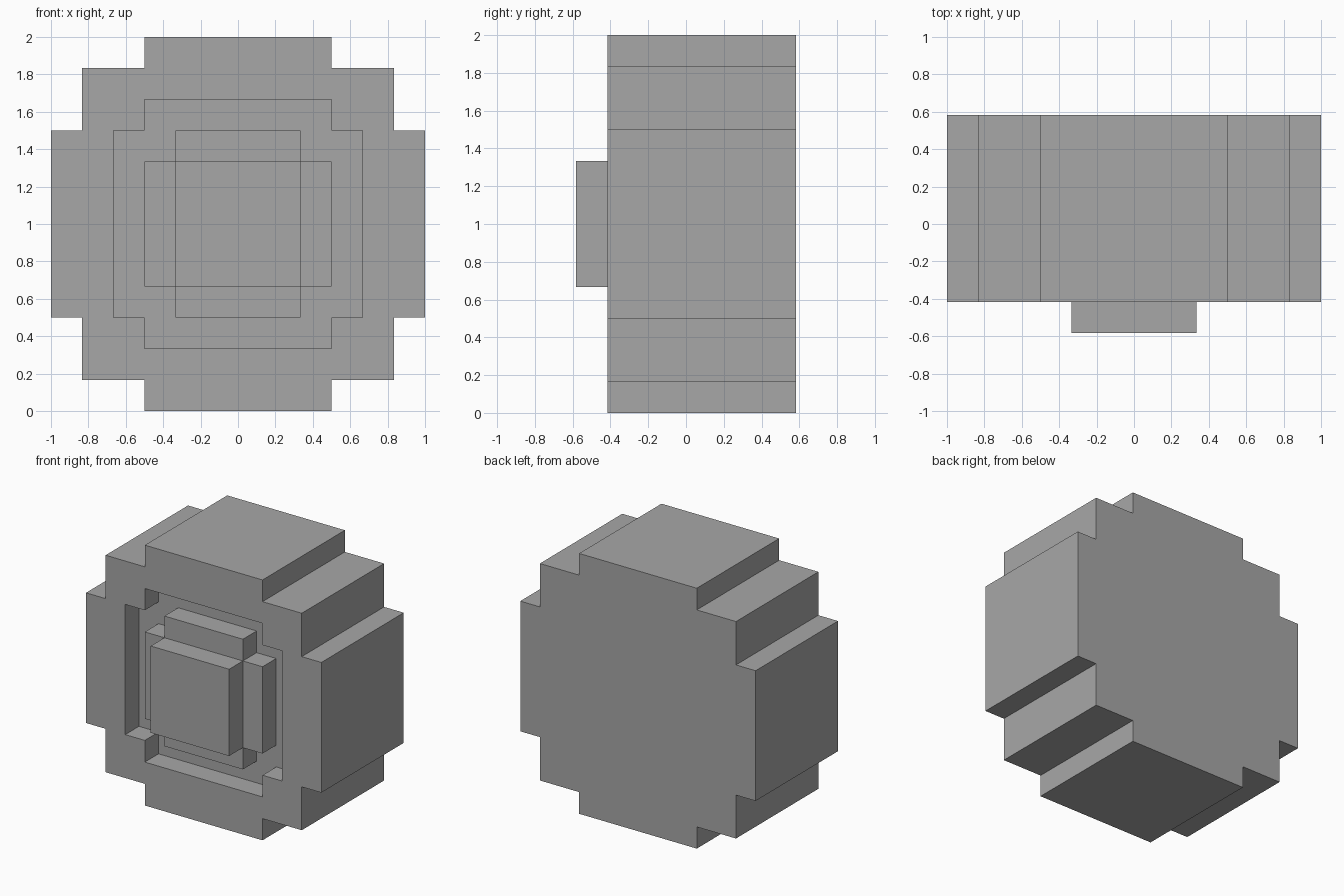
import bpy
import bmesh

cube = bpy.data.objects.get("Cube")
if cube:
    bpy.data.objects.remove(cube, do_unlink=True)

U = 1 / 6          # block size
MID = 1.0          # height of the centre

grey = bpy.data.materials.new("plain grey")
grey.use_nodes = True
colour = (0.39, 0.39, 0.39, 1)
grey.diffuse_color = colour
grey.node_tree.nodes["Principled BSDF"].inputs["Base Color"].default_value = colour


def outline(quarter):
    """Mirror the corner points of one quarter into a full stepped outline."""
    back = quarter[::-1]
    return (quarter + [(-x, z) for x, z in back]
            + [(-x, -z) for x, z in quarter] + [(x, -z) for x, z in back])


def ring(bm, points, y):
    return [bm.verts.new((x * U, y * U, z * U + MID)) for x, z in points]


def walls(bm, a, b):
    for i in range(len(a)):
        j = (i + 1) % len(a)
        bm.faces.new((a[i], a[j], b[j], b[i]))


def loop_edges(bm, verts):
    return [bm.edges.get((v, verts[i - 1])) for i, v in enumerate(verts)]


def finish(bm, name):
    bmesh.ops.recalc_face_normals(bm, faces=bm.faces)
    mesh = bpy.data.meshes.new(name)
    bm.to_mesh(mesh)
    bm.free()
    mesh.materials.append(grey)
    obj = bpy.data.objects.new(name, mesh)
    bpy.context.collection.objects.link(obj)
    return obj


def prism(name, points, front, rear):
    bm = bmesh.new()
    a, b = ring(bm, points, front), ring(bm, points, rear)
    walls(bm, a, b)
    bm.faces.new(a)
    bm.faces.new(b)
    return finish(bm, name)


# Stepped outlines, in blocks
body_shape = outline([(6, 3), (5, 3), (5, 5), (3, 5), (3, 6)])
recess_shape = outline([(4, 3), (3, 3), (3, 4)])
cross_shape = outline([(3, 2), (2, 2), (2, 3)])
square_shape = outline([(2, 2)])

# Body with a sunken front panel
bm = bmesh.new()
front, rear = ring(bm, body_shape, -2.5), ring(bm, body_shape, 3.5)
lip, floor = ring(bm, recess_shape, -2.5), ring(bm, recess_shape, -1.5)
walls(bm, front, rear)
walls(bm, lip, floor)
bm.faces.new(rear)
bm.faces.new(floor)
bmesh.ops.triangle_fill(bm, use_beauty=True, normal=(0, -1, 0),
                        edges=loop_edges(bm, front) + loop_edges(bm, lip))
finish(bm, "body")

# Raised cross in the recess and the button on top of it
prism("raised_cross", cross_shape, -2.5, -1.5)
prism("front_button", square_shape, -3.5, -2.5)
